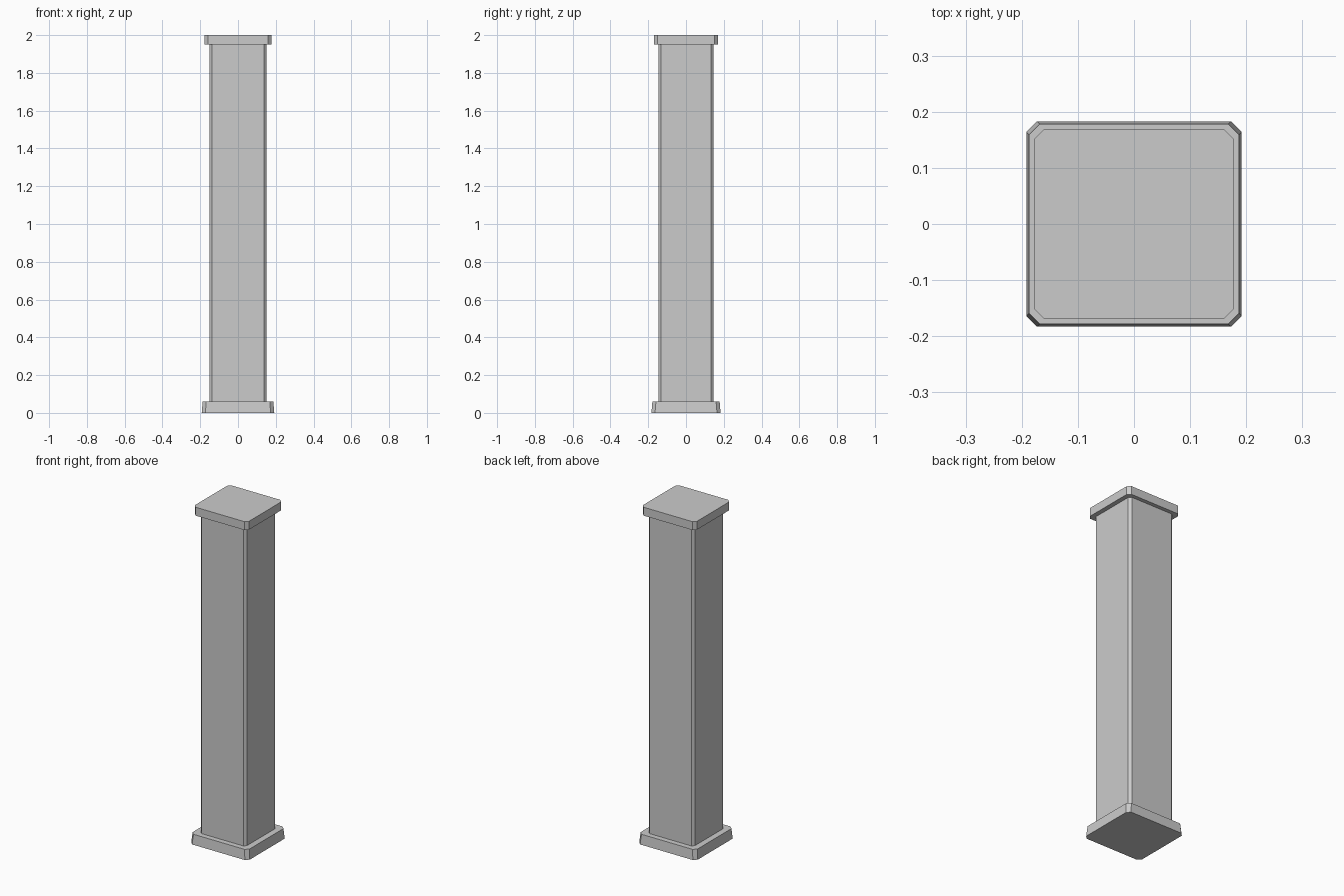
import bpy
import bmesh

cube = bpy.data.objects.get("Cube")
if cube:
    bpy.data.objects.remove(cube, do_unlink=True)

grey = bpy.data.materials.new("plain_grey")
grey.use_nodes = True
COLOUR = (0.6, 0.6, 0.6, 1.0)
grey.diffuse_color = COLOUR
grey.node_tree.nodes["Principled BSDF"].inputs["Base Color"].default_value = COLOUR


def chamfered_ring(bm, hx, hy, cut, z):
    """Ring of eight vertices: a rectangle with its corners cut off."""
    corners = [(hx, hy - cut), (hx - cut, hy)]
    points = []
    for sx, sy in ((1, 1), (-1, 1), (-1, -1), (1, -1)):
        pair = [(sx * x, sy * y) for x, y in corners]
        points += pair if sx * sy > 0 else pair[::-1]
    return [bm.verts.new((x, y, z)) for x, y in points]


def block(name, bottom, top):
    """Flat-shaded block between two rings given as (hx, hy, cut, z)."""
    bm = bmesh.new()
    low, high = chamfered_ring(bm, *bottom), chamfered_ring(bm, *top)
    bm.faces.new(low[::-1])
    bm.faces.new(high)
    for i in range(len(low)):
        j = (i + 1) % len(low)
        bm.faces.new((low[i], low[j], high[j], high[i]))
    mesh = bpy.data.meshes.new(name)
    bm.to_mesh(mesh)
    bm.free()
    mesh.materials.append(grey)
    obj = bpy.data.objects.new(name, mesh)
    bpy.context.collection.objects.link(obj)
    return obj


# Slightly tapered foot, square shaft, and wider cap
block("base", (0.192, 0.183, 0.019, 0.0), (0.187, 0.178, 0.019, 0.06))
block("shaft", (0.151, 0.146, 0.014, 0.06), (0.151, 0.146, 0.014, 1.95))
block("cap", (0.178, 0.169, 0.018, 1.95), (0.178, 0.169, 0.018, 2.0))
